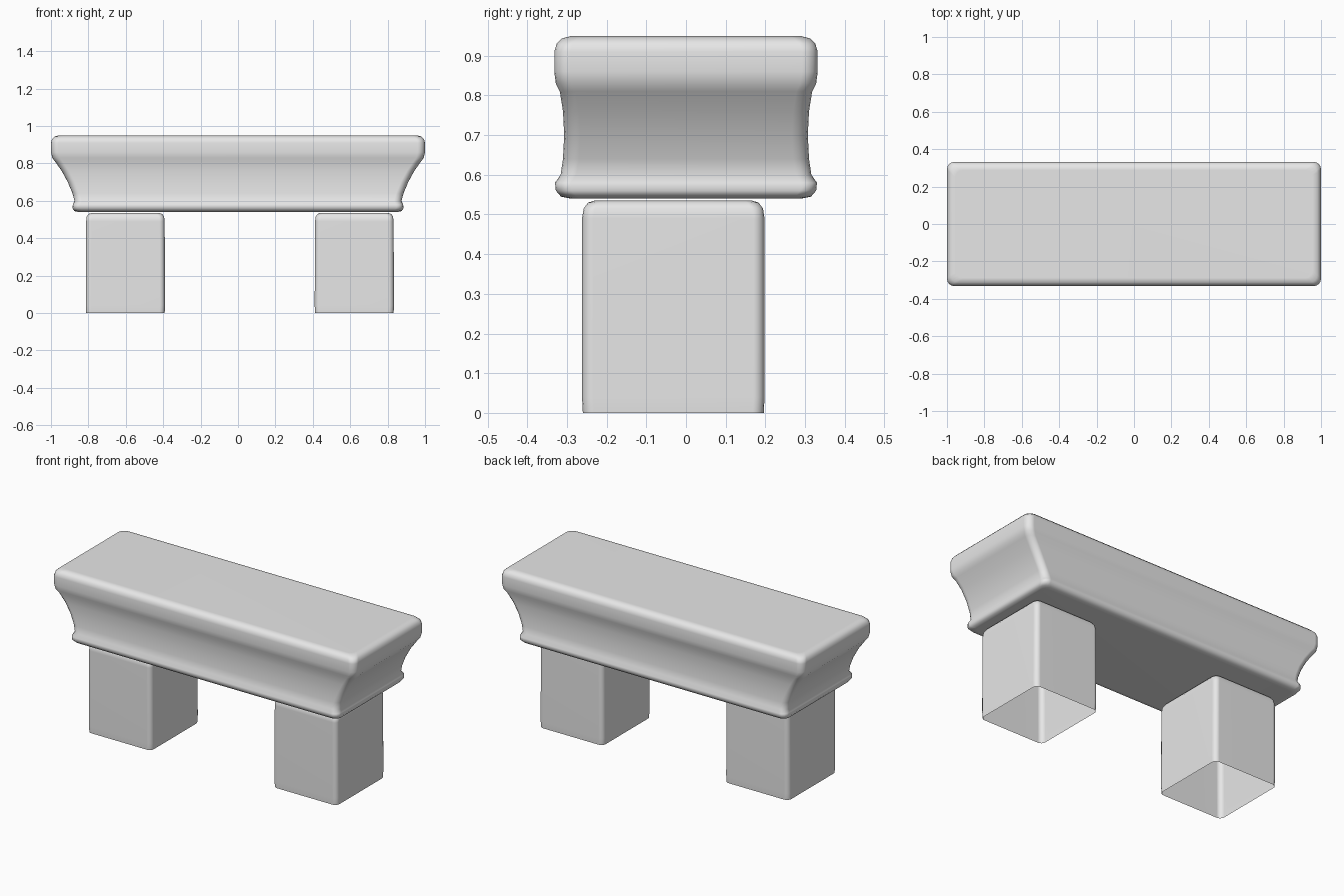
import bpy
import bmesh
from math import cos, sin, pi, radians

cube = bpy.data.objects.get("Cube")
if cube:
    bpy.data.objects.remove(cube, do_unlink=True)

# Single grey stone material
stone = bpy.data.materials.new("grey_stone")
stone.use_nodes = True
GREY = (0.8, 0.8, 0.8, 1.0)
stone.diffuse_color = GREY
stone.node_tree.nodes["Principled BSDF"].inputs["Base Color"].default_value = GREY

CORNER_STEPS = 4


def rounded_ring(bm, cx, cy, z, half_x, half_y, radius):
    """Horizontal rounded rectangle of vertices."""
    ring = []
    for quarter, (sx, sy) in enumerate([(1, 1), (-1, 1), (-1, -1), (1, -1)]):
        for step in range(CORNER_STEPS + 1):
            a = (quarter + step / CORNER_STEPS) * pi / 2
            x = cx + sx * (half_x - radius) + radius * cos(a)
            y = cy + sy * (half_y - radius) + radius * sin(a)
            ring.append(bm.verts.new((x, y, z)))
    return ring


def loft(name, centre, profile, radius, close_bottom):
    """Skin a stack of (z, half width, half depth) rings."""
    bm = bmesh.new()
    rings = [rounded_ring(bm, *centre, z, hx, hy, radius) for z, hx, hy in profile]
    for low, high in zip(rings, rings[1:]):
        for i in range(len(low)):
            j = (i + 1) % len(low)
            bm.faces.new((low[i], low[j], high[j], high[i]))
    bm.faces.new(rings[-1])
    if close_bottom:
        bm.faces.new(rings[0][::-1])
    mesh = bpy.data.meshes.new(name)
    bm.to_mesh(mesh)
    bm.free()
    mesh.materials.append(stone)
    obj = bpy.data.objects.new(name, mesh)
    bpy.context.collection.objects.link(obj)
    bpy.ops.object.select_all(action='DESELECT')
    obj.select_set(True)
    bpy.context.view_layer.objects.active = obj
    bpy.ops.object.shade_smooth_by_angle(angle=radians(50))
    weighted = obj.modifiers.new("even_shading", 'WEIGHTED_NORMAL')
    weighted.keep_sharp = True
    return obj


# Moulded seat: lower bead, concave flare, thick rounded top
seat_profile = [
    (0.54, 0.85, 0.29), (0.545, 0.875, 0.315), (0.56, 0.885, 0.328),
    (0.58, 0.883, 0.33), (0.60, 0.874, 0.316), (0.64, 0.885, 0.31),
    (0.70, 0.91, 0.307), (0.76, 0.943, 0.31), (0.81, 0.978, 0.318),
    (0.83, 0.993, 0.328), (0.86, 1.0, 0.332), (0.91, 1.0, 0.332),
    (0.93, 0.994, 0.326), (0.944, 0.98, 0.312), (0.95, 0.955, 0.288),
]
loft("seat", (0, 0), seat_profile, 0.04, True)

# Block legs, hollow and open underneath
leg_profile = [
    (0.0, 0.21, 0.228), (0.04, 0.212, 0.23), (0.49, 0.21, 0.23),
    (0.515, 0.207, 0.226), (0.53, 0.197, 0.215), (0.535, 0.18, 0.198),
]
for name, x in (("right_leg", -0.602), ("left_leg", 0.622)):
    loft(name, (x, -0.032), leg_profile, 0.028, False)
